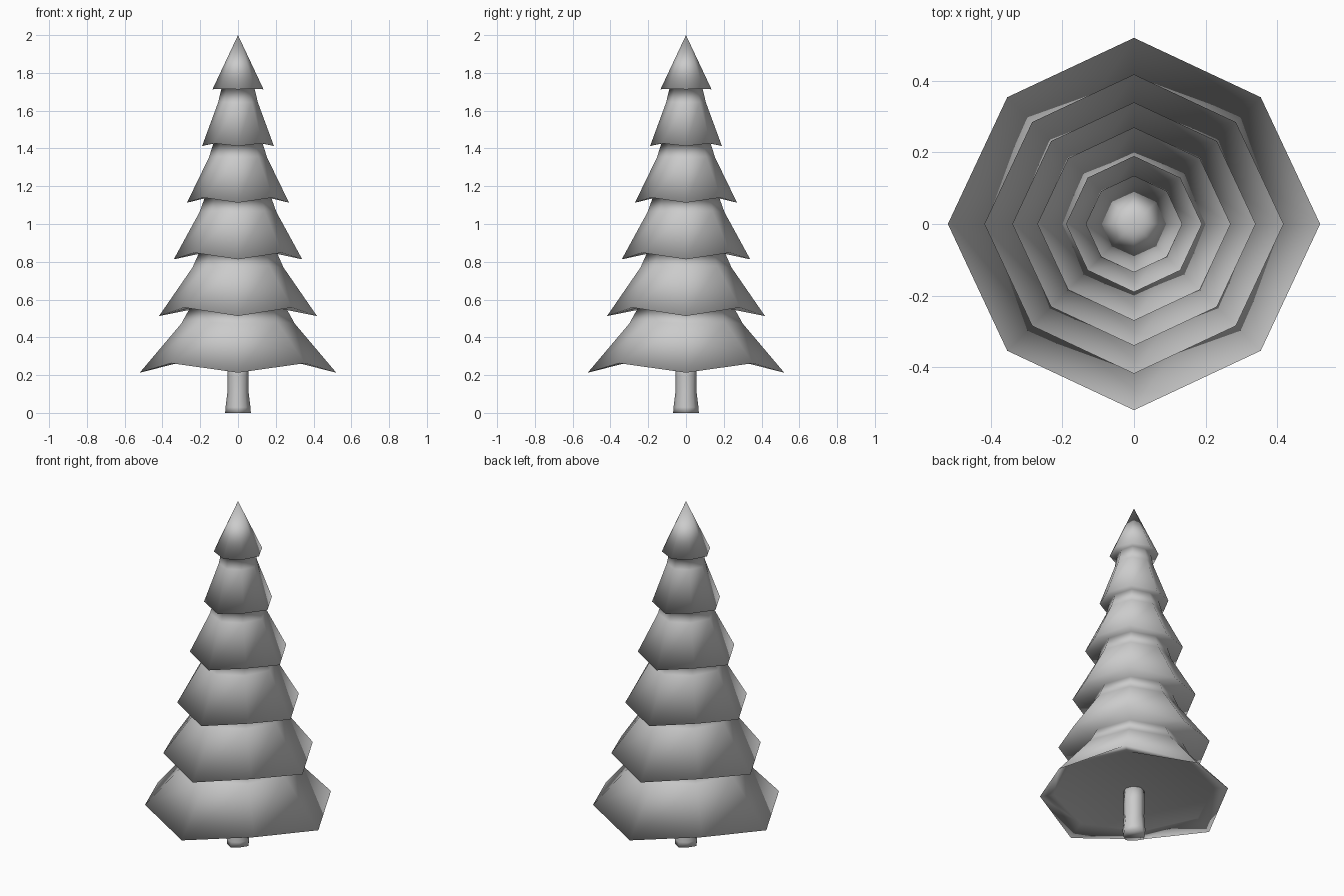
import bpy, bmesh, math

if "Cube" in bpy.data.objects:
    bpy.data.objects.remove(bpy.data.objects["Cube"])

N = 8


def loft(name, rings, tip=None, cap_end=False):
    """Join eight-sided rings; ring = (radius, z, diagonal radius factor, diagonal lift)."""
    bm = bmesh.new()
    loops = []
    for r, z, factor, lift in rings:
        loop = []
        for i in range(N):
            a = 2 * math.pi * i / N
            odd = i % 2
            rr = r * (factor if odd else 1)
            loop.append(bm.verts.new((rr * math.cos(a), rr * math.sin(a), z + lift * odd)))
        loops.append(loop)
    for low, high in zip(loops, loops[1:]):
        for i in range(N):
            j = (i + 1) % N
            bm.faces.new((low[i], low[j], high[j], high[i]))
    bm.faces.new(loops[0][::-1])
    if tip is not None:
        top = bm.verts.new((0, 0, tip))
        for i in range(N):
            bm.faces.new((loops[-1][i], loops[-1][(i + 1) % N], top))
    if cap_end:
        bm.faces.new(loops[-1])
    bmesh.ops.recalc_face_normals(bm, faces=bm.faces)
    for f in bm.faces:
        f.smooth = True
    mesh = bpy.data.meshes.new(name)
    bm.to_mesh(mesh)
    bm.free()
    ob = bpy.data.objects.new(name, mesh)
    bpy.context.collection.objects.link(ob)
    return ob


# Branch tiers: rim radius, rim z, diagonal lift, top radius, top z
tiers = [
    (0.52, 0.213, 0.050, 0.255, 0.555),
    (0.418, 0.513, 0.045, 0.205, 0.85),
    (0.34, 0.813, 0.035, 0.175, 1.143),
    (0.27, 1.113, 0.027, 0.130, 1.428),
    (0.19, 1.413, 0.014, 0.088, 1.716),
    (0.135, 1.713, 0.003, None, None),
]
rings = [(0.44, 0.268, 0.97, 0.0)]          # recessed underside
for rim_r, rim_z, lift, top_r, top_z in tiers:
    rings.append((rim_r, rim_z, 0.963, lift))
    if top_r:
        # slightly concave slope, then the neck under the next tier
        rings.append((top_r + 0.17 * (rim_r - top_r), top_z - 0.24 * (top_z - rim_z), 0.98, lift * 0.15))
        rings.append((top_r, top_z, 1.0, 0.005))
loft("foliage", rings, tip=2.0)

# Trunk with a flared, fluted foot
loft("trunk", [
    (0.068, 0.0, 0.86, 0.0),
    (0.066, 0.03, 0.92, 0.0),
    (0.056, 0.11, 0.97, 0.0),
    (0.056, 0.20, 1.0, 0.0),
    (0.056, 0.275, 1.0, 0.0),
], cap_end=True)
